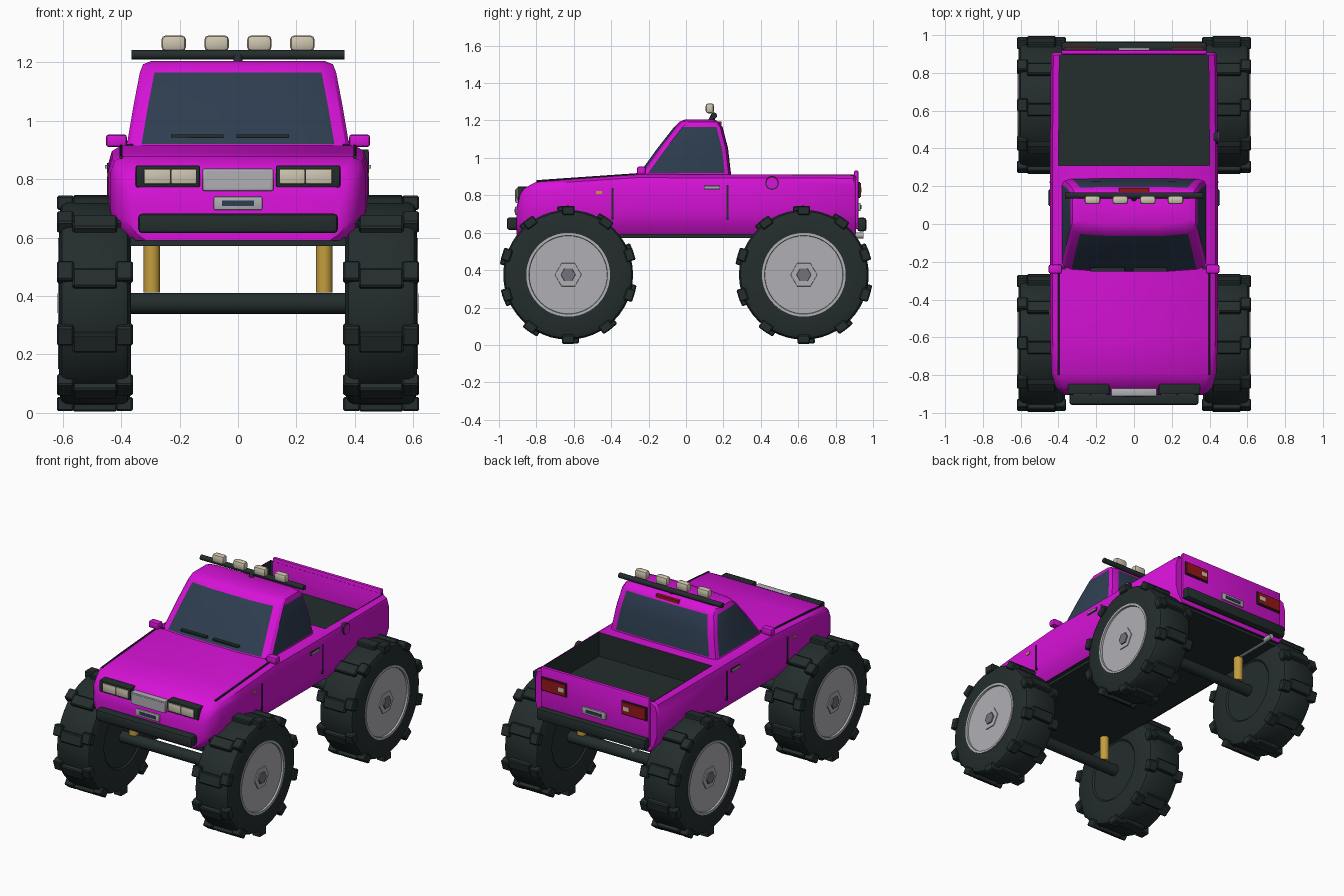
import bpy, bmesh, math
from mathutils import Matrix, Vector

if "Cube" in bpy.data.objects:
    bpy.data.objects.remove(bpy.data.objects["Cube"])

def mat(name, r, g, b):
    m = bpy.data.materials.new(name)
    m.diffuse_color = (r, g, b, 1)
    m.use_nodes = True
    m.node_tree.nodes["Principled BSDF"].inputs["Base Color"].default_value = m.diffuse_color
    return m

PINK = mat("magenta_paint", 0.68, 0.006, 0.68)
DARK = mat("dark_rubber", 0.017, 0.026, 0.026)
GLASS = mat("blue_glass", 0.027, 0.047, 0.08)
LIGHT = mat("light_metal", 0.43, 0.43, 0.46)
GREY = mat("grey_metal", 0.17, 0.17, 0.2)
GOLD = mat("gold", 0.55, 0.34, 0.05)
LENS = mat("cream_lens", 0.62, 0.56, 0.43)
RED = mat("red_lens", 0.3, 0.008, 0.012)

def finish(name, bm, mats, angle=35, recalc=True):
    if recalc:
        bmesh.ops.recalc_face_normals(bm, faces=bm.faces)
    for f in bm.faces:
        f.smooth = True
    me = bpy.data.meshes.new(name)
    bm.to_mesh(me)
    bm.free()
    me.set_sharp_from_angle(angle=math.radians(angle))
    for m in mats:
        me.materials.append(m)
    ob = bpy.data.objects.new(name, me)
    bpy.context.collection.objects.link(ob)
    return ob

def add_box(bm, lo, hi, M=Matrix()):
    c = [(a + b) / 2 for a, b in zip(lo, hi)]
    s = [abs(b - a) for a, b in zip(lo, hi)]
    return bmesh.ops.create_cube(bm, size=1, matrix=M @ Matrix.Translation(c) @ Matrix.Diagonal((*s, 1)))

def box(name, lo, hi, m, bevel=0.0, M=Matrix()):
    bm = bmesh.new()
    add_box(bm, lo, hi, M)
    if bevel:
        bmesh.ops.bevel(bm, geom=bm.edges[:], offset=bevel, segments=2, affect='EDGES', profile=0.5)
    return finish(name, bm, [m])

def rod(name, a, b, r, m, segs=20):
    a, b = Vector(a), Vector(b)
    bm = bmesh.new()
    M = Matrix.Translation((a + b) / 2) @ (b - a).to_track_quat('Z', 'Y').to_matrix().to_4x4()
    bmesh.ops.create_cone(bm, cap_ends=True, segments=segs, radius1=r, radius2=r, depth=(b - a).length, matrix=M)
    return finish(name, bm, [m])

def loft(bm, rings, closed=True):
    vs = [[bm.verts.new(p) for p in r] for r in rings]
    n = len(vs[0])
    rows = []
    for a, b in zip(vs, vs[1:]):
        rows.append([bm.faces.new((a[i], a[(i + 1) % n], b[(i + 1) % n], b[i])) for i in range(n)])
    bm.faces.new(vs[0])
    bm.faces.new(vs[-1])
    return rows

def lathe(name, prof, m, s, y, segs=48):
    # profile of (radius, x) turned around the wheel axis
    bm = bmesh.new()
    loft(bm, [[(s * x, y + r * math.cos(2 * math.pi * i / segs), 0.375 + r * math.sin(2 * math.pi * i / segs))
               for i in range(segs)] for r, x in prof])
    return finish(name, bm, [m], 30)

# ---- lower body: cross-sections lofted along y (y, top z, half width)
stations = [(-0.905, 0.74, 0.365), (-0.89, 0.80, 0.39), (-0.865, 0.838, 0.415), (-0.79, 0.878, 0.437),
            (-0.6, 0.89, 0.444), (-0.25, 0.915, 0.445), (0.0, 0.912, 0.445), (0.31, 0.912, 0.445),
            (0.895, 0.91, 0.44), (0.908, 0.90, 0.43)]
shape = [(0.045, 1.0), (0.013, 0.94), (0.0, 0.80), (0.0, 0.35), (0.018, 0.15), (0.05, 0.0)]
rings = []
for y, top, w in stations:
    half = [(w - d, y, 0.59 + (top - 0.59) * f) for d, f in shape]
    rings.append(half + [(-x, yy, z) for x, yy, z in reversed(half)])
bm = bmesh.new()
rows = loft(bm, rings)
for row in rows:
    row[5].material_index = 1            # underside
bmesh.ops.delete(bm, geom=[rows[7][11]], context='FACES_ONLY')  # bed opening
finish("body", bm, [PINK, DARK], 40)
box("chassis_plate", (-0.37, -0.88, 0.572), (0.37, 0.89, 0.6), DARK)

# ---- truck bed lining: open box facing inwards
bm = bmesh.new()
add_box(bm, (-0.4, 0.31, 0.76), (0.4, 0.9, 0.912))
bmesh.ops.delete(bm, geom=[f for f in bm.faces if f.normal.z > 0.5], context='FACES_ONLY')
bmesh.ops.reverse_faces(bm, faces=bm.faces[:])
finish("bed_lining", bm, [DARK], recalc=False)
box("tailgate", (-0.385, 0.898, 0.62), (0.385, 0.922, 0.932), PINK, 0.008)

# ---- cab: rings stacked in z (z, half width, front y, rear y)
levels = [(0.895, 0.385, -0.27, 0.24), (0.92, 0.38, -0.252, 0.237), (1.05, 0.358, -0.158, 0.222),
          (1.165, 0.336, -0.068, 0.193), (1.193, 0.325, -0.04, 0.17), (1.205, 0.295, -0.01, 0.15)]
rings = []
for z, h, f, r in levels:
    w = h - 0.05
    half = [(w * 0.5, f + 0.004), (w, f + 0.016), (h - 0.012, f + 0.03), (h, f + 0.05),
            (h, r - 0.03), (h - 0.012, r - 0.01), (w, r), (w * 0.5, r + 0.003)]
    rings.append([(x, y, z) for x, y in half] + [(-x, y, z) for x, y in reversed(half)])
bm = bmesh.new()
rows = loft(bm, rings)
for row in rows[1:3]:
    for i in (0, 3, 6, 7, 8, 11, 14, 15):   # screen, side and rear glass
        row[i].material_index = 1
finish("cab", bm, [PINK, GLASS], 32)
for i, x in enumerate((-0.23, -0.005)):
    box(f"wiper_{i}", (x, -0.252, 0.943), (x + 0.18, -0.23, 0.952), DARK,
        M=Matrix.Translation((0, 0, 0)))
box("roof_brake_light", (-0.08, 0.165, 1.175), (0.08, 0.19, 1.195), RED)

# ---- roof light bar
rod("light_bar", (-0.365, 0.15, 1.226), (0.365, 0.15, 1.226), 0.016, DARK)
rod("light_bar_stand", (0, 0.13, 1.19), (0, 0.15, 1.23), 0.015, DARK)
for i, x in enumerate((-0.22, -0.073, 0.073, 0.22)):
    box(f"roof_lamp_{i}", (x - 0.042, 0.105, 1.238), (x + 0.042, 0.15, 1.292), LENS, 0.015)

# ---- front end
box("front_bumper", (-0.342, -0.958, 0.615), (0.342, -0.89, 0.682), DARK, 0.014)
box("grille", (-0.122, -0.912, 0.76), (0.122, -0.87, 0.836), LIGHT, 0.006)
box("grille_inset", (-0.112, -0.914, 0.768), (0.112, -0.91, 0.828), LIGHT)
box("front_plate", (-0.083, -0.914, 0.695), (0.083, -0.9, 0.74), LIGHT, 0.004)
box("front_plate_panel", (-0.055, -0.917, 0.708), (0.055, -0.91, 0.727), GLASS)

# ---- rear end
box("rear_bumper", (-0.385, 0.915, 0.607), (0.385, 0.965, 0.68), DARK, 0.014)
box("rear_plate", (-0.083, 0.92, 0.715), (0.083, 0.934, 0.76), LIGHT, 0.004)
box("rear_plate_panel", (-0.055, 0.93, 0.728), (0.055, 0.937, 0.747), GLASS)
rod("exhaust", (-0.29, 0.6, 0.585), (-0.29, 0.95, 0.585), 0.016, LIGHT)

# ---- parts repeated on both sides
for s, side in ((1, "right"), (-1, "left")):
    def sbox(name, lo, hi, m, bevel=0.0):
        return box(f"{side}_{name}", (s * lo[0], *lo[1:]), (s * hi[0], *hi[1:]), m, bevel)
    sbox("headlight_frame", (0.13, -0.902, 0.772), (0.35, -0.83, 0.847), DARK, 0.006)
    sbox("headlight_inner", (0.143, -0.908, 0.784), (0.228, -0.89, 0.835), LENS, 0.004)
    sbox("headlight_outer", (0.232, -0.908, 0.784), (0.322, -0.89, 0.835), LENS, 0.004)
    sbox("tail_light_frame", (0.195, 0.91, 0.785), (0.372, 0.929, 0.872), DARK)
    sbox("tail_light", (0.2, 0.92, 0.792), (0.367, 0.936, 0.866), RED)
    sbox("reverse_light", (0.21, 0.93, 0.815), (0.25, 0.938, 0.842), LENS)
    sbox("mirror", (0.38, -0.262, 0.91), (0.452, -0.215, 0.953), PINK, 0.01)
    sbox("mirror_arm", (0.36, -0.24, 0.9), (0.4, -0.225, 0.92), DARK)
    sbox("front_door_gap", (0.435, -0.397, 0.67), (0.448, -0.388, 0.84), DARK)
    sbox("rear_door_gap", (0.435, 0.217, 0.67), (0.448, 0.226, 0.855), DARK)
    sbox("door_handle_back", (0.43, 0.095, 0.832), (0.449, 0.182, 0.853), DARK)
    sbox("door_handle", (0.44, 0.1, 0.836), (0.455, 0.178, 0.848), LIGHT)
    sbox("side_marker", (0.43, -0.482, 0.808), (0.449, -0.448, 0.822), GOLD)
    rod(f"{side}_hood_seam", (s * 0.4, -0.8, 0.875), (s * 0.4, -0.25, 0.913), 0.006, DARK, 8)

    # wheels, axle halves and shocks
    for y, end in ((-0.63, "front"), (0.63, "rear")):
        n = f"{end}_{side}"
        lathe(n + "_tire", [(0.19, 0.375), (0.2, 0.366), (0.31, 0.366), (0.338, 0.378), (0.347, 0.395),
                            (0.347, 0.585), (0.338, 0.602), (0.31, 0.612), (0.222, 0.612), (0.21, 0.58)], DARK, s, y)
        lathe(n + "_rim_lip", [(0.224, 0.605), (0.224, 0.616), (0.21, 0.616), (0.208, 0.605)], LIGHT, s, y)
        lathe(n + "_rim", [(0.215, 0.575), (0.213, 0.613), (0.2, 0.592), (0.18, 0.586)], GREY, s, y)
        lathe(n + "_hex_plate", [(0.2, 0.58), (0.195, 0.598)], LIGHT, s, y, 6)
        lathe(n + "_hub_base", [(0.085, 0.59), (0.082, 0.602)], GREY, s, y, 6)
        lathe(n + "_hub", [(0.075, 0.59), (0.07, 0.61)], LIGHT, s, y, 6)
        lathe(n + "_hub_cap", [(0.042, 0.6), (0.038, 0.617)], GREY, s, y, 6)
        # tread blocks: ten rows, middle block shifted
        bm = bmesh.new()
        for k in range(10):
            for x0, x1, off in ((0.36, 0.418, 0), (0.414, 0.566, 4), (0.562, 0.62, 0)):
                M = Matrix.Translation((0, y, 0.375)) @ Matrix.Rotation(math.radians(36 * k + off), 4, 'X')
                add_box(bm, (s * x0, -0.034, 0.32), (s * x1, 0.034, 0.369), M)
        bmesh.ops.bevel(bm, geom=bm.edges[:], offset=0.006, segments=1, affect='EDGES')
        finish(n + "_tread", bm, [DARK], 20)
        rod(n + "_axle", (0, y, 0.375), (s * 0.38, y, 0.375), 0.036, DARK)
        rod(n + "_shock", (s * 0.295, y, 0.412), (s * 0.295, y, 0.59), 0.028, GOLD)

# ---- fuel cap on the right flank only
rod("fuel_cap_gap", (0.42, 0.46, 0.865), (0.446, 0.46, 0.865), 0.036, DARK, 24)
rod("fuel_cap", (0.42, 0.46, 0.865), (0.449, 0.46, 0.865), 0.03, PINK, 24)
